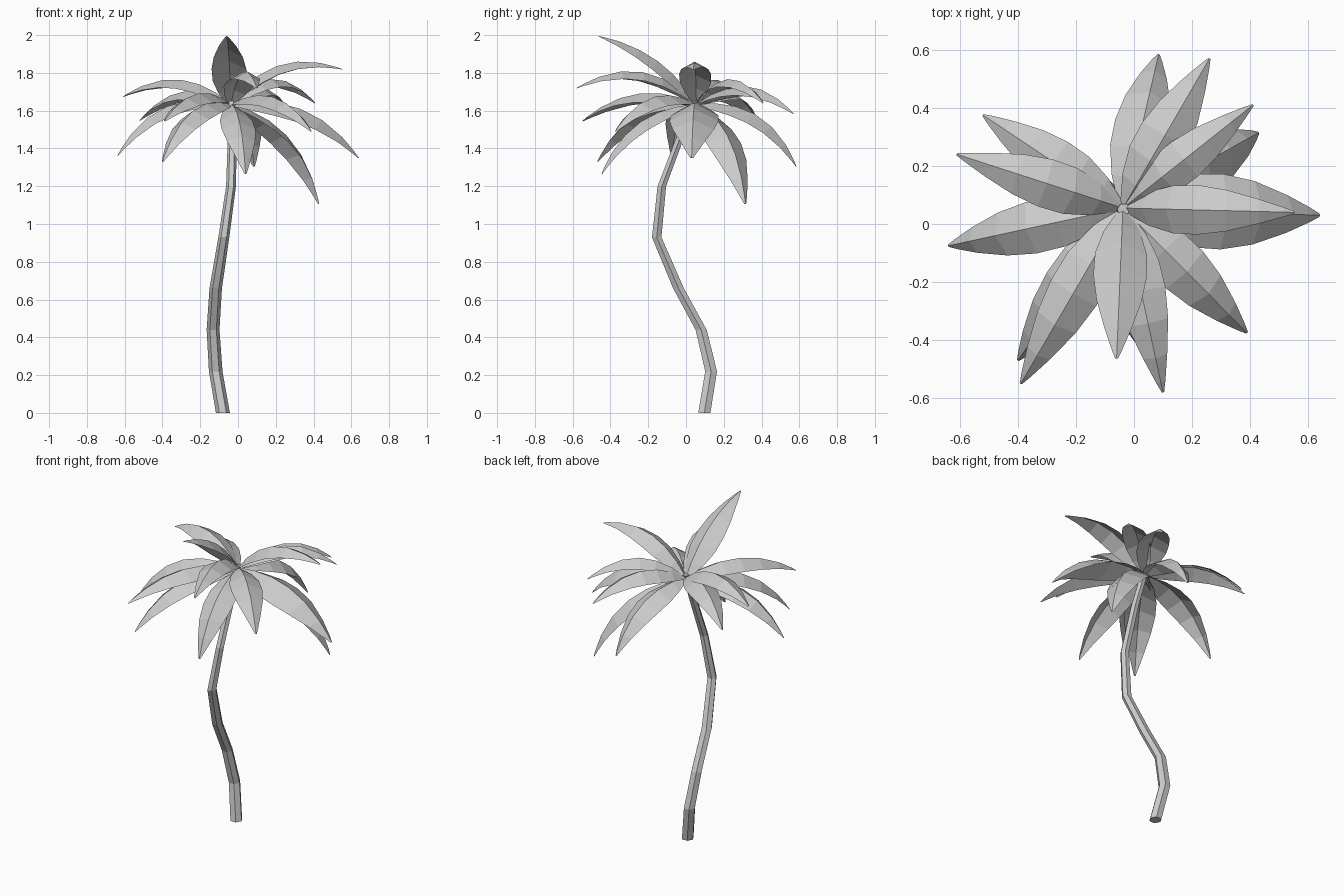
import bpy, math
from mathutils import Vector

if "Cube" in bpy.data.objects:
    bpy.data.objects.remove(bpy.data.objects["Cube"])

def make_object(name, verts, faces):
    mesh = bpy.data.meshes.new(name)
    mesh.from_pydata(verts, [], faces)
    mesh.update()
    ob = bpy.data.objects.new(name, mesh)
    bpy.context.collection.objects.link(ob)
    return ob

# Trunk: six-sided tube through a wandering path (x, y, z, radius)
PATH = [(-.08, .097, 0, .037), (-.118, .133, .22, .036), (-.132, .08, .44, .034),
        (-.118, -.04, .66, .033), (-.075, -.155, .93, .029), (-.037, -.128, 1.2, .026),
        (-.03, -.03, 1.46, .024), (-.036, .05, 1.65, .022)]
SIDES = 6
verts, faces = [], []
for x, y, z, r in PATH:
    for k in range(SIDES):
        a = math.tau * k / SIDES
        verts.append((x + r * math.cos(a), y + r * math.sin(a), z))
for i in range(len(PATH) - 1):
    for k in range(SIDES):
        a, b = i * SIDES + k, i * SIDES + (k + 1) % SIDES
        faces.append((a, b, b + SIDES, a + SIDES))
faces.append(tuple(reversed(range(SIDES))))
faces.append(tuple(range(len(verts) - SIDES, len(verts))))
make_object("trunk", verts, faces)

# Fronds: arched blades folded along a raised midrib
CROWN = Vector((-.038, .055, 1.635))
# position along the frond, relative half width
PROFILE = [(0, .15), (.14, .68), (.3, .97), (.47, 1), (.65, .84), (.83, .5), (.95, .2), (1, .05)]

def frond(index, tip, bulge, half_width):
    tip = Vector(tip)
    chord = tip - CROWN
    side = chord.cross(Vector((0, 0, 1))).normalized()
    control = (CROWN + tip) / 2 + side.cross(chord).normalized() * 2 * bulge
    verts, faces = [], []
    for t, w in PROFILE:
        p = CROWN * (1 - t) ** 2 + control * 2 * t * (1 - t) + tip * t * t
        tangent = (control - CROWN) * (1 - t) + (tip - control) * t
        up = side.cross(tangent).normalized()
        w *= half_width
        verts += [p - side * w - up * w * .55, p, p + side * w - up * w * .55]
    for i in range(len(PROFILE) - 1):
        for k in (0, 1):
            a = i * 3 + k
            faces.append((a, a + 1, a + 4, a + 3))
    make_object(f"frond_{index}", verts, faces)

# tip position, arch height, half width
FRONDS = [
    ((.085, .585, 1.305), .12, .095), ((.26, .57, 1.585), .12, .09),
    ((.41, .41, 1.64), .13, .075), ((.43, .315, 1.105), .12, .105),
    ((.64, .03, 1.35), .12, .13), ((.553, .04, 1.82), .12, .085),
    ((.39, -.375, 1.49), .11, .09), ((.10, -.58, 1.72), .13, .085),
    ((-.06, -.463, 1.995), .07, .092), ((-.39, -.55, 1.545), .10, .09),
    ((-.40, -.47, 1.33), .12, .09), ((-.64, -.075, 1.36), .13, .09),
    ((-.61, .24, 1.675), .11, .085), ((-.52, .375, 1.55), .11, .085),
    ((.04, -.447, 1.265), .10, .09)]
for i, f in enumerate(FRONDS, 1):
    frond(i, *f)
